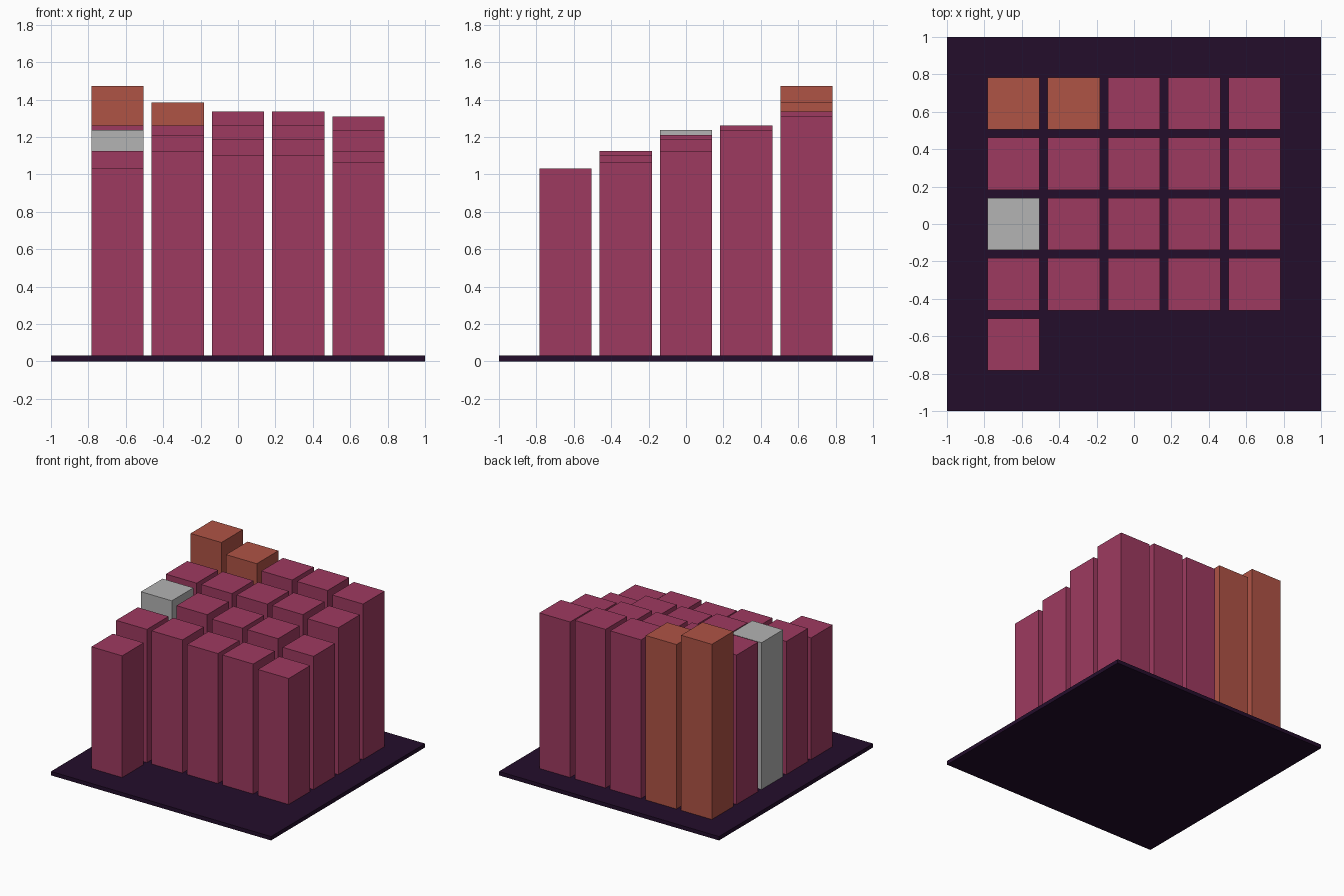
import bpy

cube = bpy.data.objects.get("Cube")
if cube:
    bpy.data.objects.remove(cube, do_unlink=True)


def material(name, rgb):
    """Flat material from 0-255 display values, stored as linear."""
    linear = [((c / 255 + 0.055) / 1.055) ** 2.4 for c in rgb]
    mat = bpy.data.materials.new(name)
    mat.use_nodes = True
    mat.diffuse_color = (*linear, 1)
    bsdf = mat.node_tree.nodes["Principled BSDF"]
    bsdf.inputs["Base Color"].default_value = (*linear, 1)
    bsdf.inputs["Roughness"].default_value = 0.9
    return mat


def block(name, x, y, bottom, top, width, mat):
    """Square upright block between two heights."""
    bpy.ops.mesh.primitive_cube_add(size=1, location=(x, y, (bottom + top) / 2))
    obj = bpy.context.object
    obj.name = name
    obj.scale = (width, width, top - bottom)
    bpy.ops.object.transform_apply(location=False, rotation=False, scale=True)
    obj.data.materials.append(mat)


plum = material("plum", (158, 58, 96))
rust = material("rust orange", (175, 83, 69))
grey = material("light grey", (179, 179, 179))
dark = material("dark violet", (35, 13, 43))

BASE = 0.032
PITCH = 0.322
WIDTH = 0.28

# Base plate
block("base_plate", 0, 0, 0, BASE, 2, dark)

# Bar tops, one row per line from front to back, each from -x to +x
rows = [
    [1.032],
    [1.126, 1.126, 1.10, 1.10, 1.067],
    [1.238, 1.21, 1.185, 1.185, 1.126],
    [1.26, 1.26, 1.26, 1.26, 1.238],
    [1.471, 1.383, 1.335, 1.335, 1.31],
]
special = {(4, 0): rust, (4, 1): rust, (2, 0): grey}

# Bars
for r, tops in enumerate(rows):
    for c, top in enumerate(tops):
        block(f"bar_row{r + 1}_column{c + 1}", (c - 2) * PITCH, (r - 2) * PITCH,
              BASE, top, WIDTH, special.get((r, c), plum))
